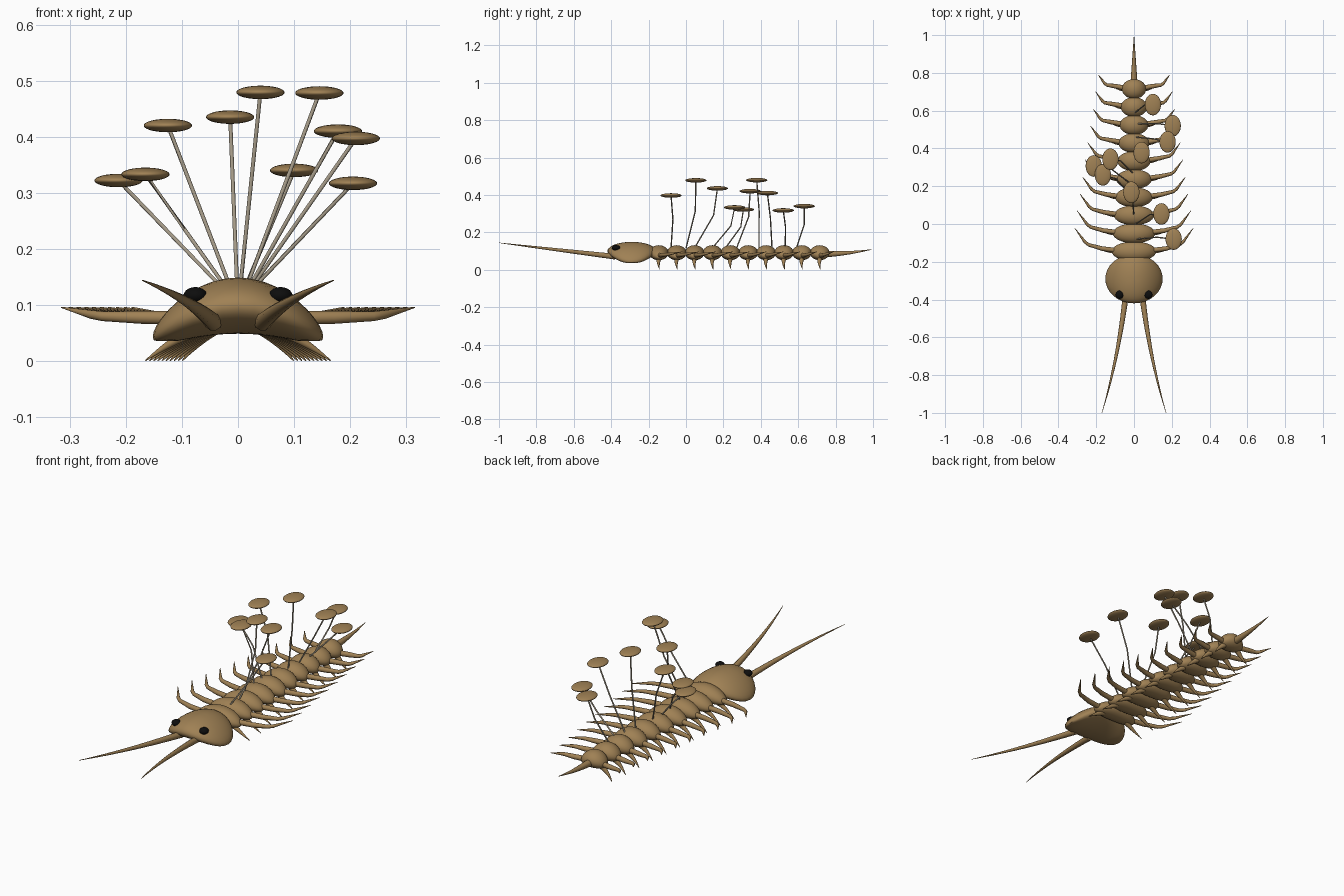
import bpy, bmesh, math
from mathutils import Vector

if "Cube" in bpy.data.objects:
    bpy.data.objects.remove(bpy.data.objects["Cube"])


def material(name, color):
    m = bpy.data.materials.new(name)
    m.use_nodes = True
    m.diffuse_color = (*color, 1)
    m.node_tree.nodes["Principled BSDF"].inputs["Base Color"].default_value = (*color, 1)
    return m


BROWN = material("shell_brown", (0.35, 0.22, 0.09))
BLACK = material("eye_black", (0.004, 0.004, 0.004))
PALE = material("stalk_greige", (0.38, 0.33, 0.25))


def finish(bm, name, mat):
    bmesh.ops.recalc_face_normals(bm, faces=bm.faces)
    mesh = bpy.data.meshes.new(name)
    bm.to_mesh(mesh)
    bm.free()
    mesh.materials.append(mat)
    ob = bpy.data.objects.new(name, mesh)
    bpy.context.collection.objects.link(ob)
    bpy.ops.object.select_all(action="DESELECT")
    ob.select_set(True)
    bpy.context.view_layer.objects.active = ob
    bpy.ops.object.shade_smooth_by_angle(angle=math.radians(45))
    return ob


def ellipsoid(name, center, size, mat, droop=0.0, floor=None):
    """Ellipsoid whose sides can sag downwards like an arched plate."""
    bm = bmesh.new()
    bmesh.ops.create_uvsphere(bm, u_segments=32, v_segments=20, radius=1)
    for v in bm.verts:
        n = v.co.copy()
        z = center[2] + size[2] * n.z - droop * n.x ** 2
        if floor is not None:
            z = max(z, floor)
        v.co = (center[0] + size[0] * n.x, center[1] + size[1] * n.y, z)
    return finish(bm, name, mat)


def tube(name, points, radii, mat, sides=10):
    """Tapered round tube along a list of points."""
    bm = bmesh.new()
    pts = [Vector(p) for p in points]
    rings = []
    for i, p in enumerate(pts):
        d = (pts[min(i + 1, len(pts) - 1)] - pts[max(i - 1, 0)]).normalized()
        up = Vector((0, 0, 1)) if abs(d.z) < 0.8 else Vector((0, 1, 0))
        a = d.cross(up).normalized()
        b = d.cross(a)
        rings.append([bm.verts.new(p + radii[i] * (a * math.cos(t) + b * math.sin(t)))
                      for t in (2 * math.pi * k / sides for k in range(sides))])
    for r, q in zip(rings, rings[1:]):
        for k in range(sides):
            j = (k + 1) % sides
            bm.faces.new((r[k], r[j], q[j], q[k]))
    bm.faces.new(rings[0])
    bm.faces.new(rings[-1])
    return finish(bm, name, mat)


def horn(name, root, bend, tip, radius, mat):
    """Smoothly curved spike tapering to a point."""
    a, b, c = Vector(root), Vector(bend), Vector(tip)
    ts = [i / 12 for i in range(13)]
    pts = [a * (1 - t) ** 2 + b * 2 * t * (1 - t) + c * t * t for t in ts]
    tube(name, pts, [radius * (1 - t) + 0.001 for t in ts], mat)


# Head shield, eyes and feelers
ellipsoid("head", (0, -0.29, 0.099), (0.152, 0.13, 0.05), BROWN, 0.055, 0.036)
for side, s in (("left", 1), ("right", -1)):
    ellipsoid("eye_" + side, (s * 0.076, -0.374, 0.117), (0.021, 0.022, 0.015), BLACK)
    horn("feeler_" + side, (s * 0.044, -0.38, 0.07), (s * 0.085, -0.72, 0.11),
         (s * 0.17, -1.0, 0.144), 0.015, BROWN)

# Body segments, each with a pair of side legs and a pair of small feet
COUNT = 10
for i in range(COUNT):
    f = i / (COUNT - 1)
    y = -0.145 + 0.86 * f
    k = 1 - 0.4 * f
    w = 0.118 - 0.054 * f
    ellipsoid(f"segment_{i + 1}", (0, y, 0.091), (w, 0.052, 0.04), BROWN, 0.022 * k)
    for side, s in (("left", 1), ("right", -1)):
        tube(f"leg_{side}_{i + 1}",
             [(s * 0.75 * w, y + 0.005, 0.077), (s * 0.17 * k, y + 0.015, 0.078),
              (s * 0.24 * k, y + 0.035 * k, 0.08), (s * 0.26 * k, y + 0.05 * k, 0.083),
              (s * 0.315 * k, y + 0.125 * k, 0.096)],
             [0.013, 0.012, 0.009, 0.008, 0.001], BROWN)
        horn(f"foot_{side}_{i + 1}", (s * 0.07 * k, y, 0.06),
             (s * 0.12 * k, y - 0.006, 0.035), (s * 0.165 * k, y + 0.004, 0.001),
             0.013, BROWN)

# Tail spine
horn("tail_spine", (0, 0.74, 0.084), (0, 0.87, 0.085), (0, 0.995, 0.109), 0.018, BROWN)

# Stalks topped with flat caps: cap centre and root position along the back
CAPS = [(0.21, -0.08, 0.397, -0.08), (0.145, 0.053, 0.478, 0.0),
        (-0.014, 0.168, 0.435, 0.045), (-0.165, 0.26, 0.333, 0.14),
        (-0.213, 0.307, 0.322, 0.21), (-0.125, 0.343, 0.42, 0.27),
        (0.04, 0.378, 0.479, 0.39), (0.178, 0.435, 0.41, 0.46),
        (0.205, 0.52, 0.317, 0.53), (0.10, 0.632, 0.34, 0.59)]
for i, (x, y, z, ry) in enumerate(CAPS):
    tip = Vector((x, y, z))
    root = Vector((x * 0.06, ry, 0.115))
    mid = root.lerp(tip, 0.55)
    mid.y = ry + (y - ry) * 0.75 + 0.01
    tube(f"stalk_{i + 1}", [root, mid, tip], [0.0035] * 3, PALE, 8)
    ellipsoid(f"cap_{i + 1}", tip, (0.043, 0.057, 0.012), BROWN)
